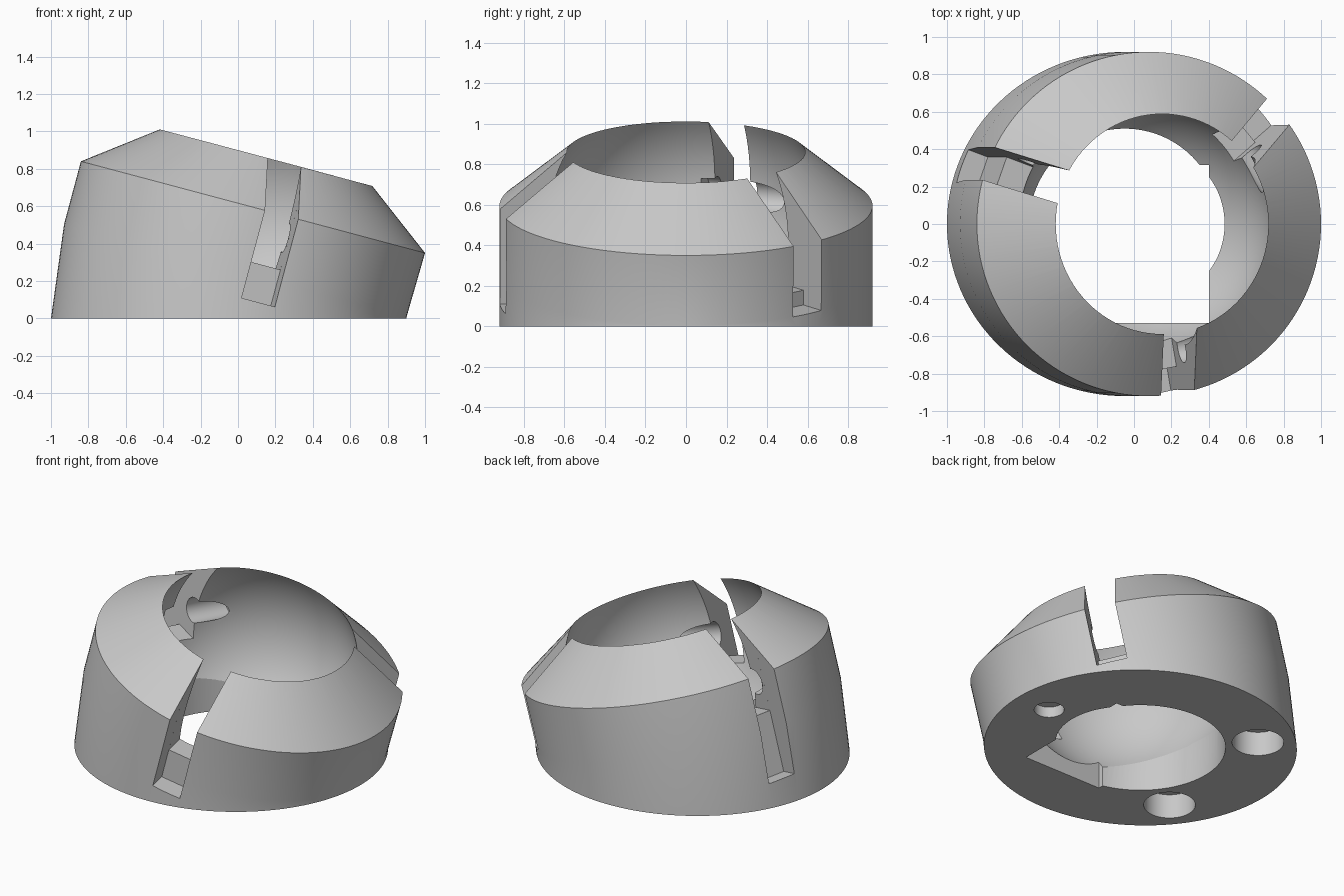
import bpy, bmesh, math
from mathutils import Matrix, Vector

if "Cube" in bpy.data.objects:
    bpy.data.objects.remove(bpy.data.objects["Cube"])

SEG = 128
TILT = math.radians(15)
# Frame of the leaning ring axis
LEAN = Matrix.Rotation(TILT, 4, 'Y') @ Matrix.Translation((-0.077, 0, 0))

grey = bpy.data.materials.new("light_grey")
grey.diffuse_color = (0.58, 0.58, 0.58, 1)
grey.use_nodes = True
grey.node_tree.nodes["Principled BSDF"].inputs["Base Color"].default_value = grey.diffuse_color


def make_object(name, bm):
    bmesh.ops.recalc_face_normals(bm, faces=bm.faces)
    mesh = bpy.data.meshes.new(name)
    bm.to_mesh(mesh)
    bm.free()
    obj = bpy.data.objects.new(name, mesh)
    bpy.context.collection.objects.link(obj)
    mesh.materials.append(grey)
    return obj


def box(name, lo, hi, matrix=Matrix()):
    lo, hi = Vector(lo), Vector(hi)
    bm = bmesh.new()
    place = Matrix.Translation((lo + hi) / 2) @ Matrix.Diagonal((*(hi - lo), 1))
    bmesh.ops.create_cube(bm, size=1, matrix=matrix @ place)
    return make_object(name, bm)


def cylinder(name, radius, depth, matrix, segments=40):
    bm = bmesh.new()
    bmesh.ops.create_cone(bm, cap_ends=True, segments=segments, radius1=radius,
                          radius2=radius, depth=depth, matrix=matrix)
    return make_object(name, bm)


def sphere(name, radius, matrix):
    bm = bmesh.new()
    bmesh.ops.create_uvsphere(bm, u_segments=96, v_segments=48, radius=radius,
                              matrix=matrix)
    return make_object(name, bm)


# Solid body: centre x, centre z, x radius, y radius, drop of z along x
profile = [
    (-0.05, 0.0, 0.95, 0.92, 0.0),          # foot
    (-0.015, 0.254, 0.915, 0.92, 0.25),     # end of the leaning wall
    (0.08, 0.595, 0.92, 0.92, 0.245),       # shoulder
    (0.2095, 1.0815, 0.2725, 0.31, 0.073),  # cone end, removed by the hollow
]
bm = bmesh.new()
rings = []
for cx, cz, rx, ry, drop in profile:
    ring = []
    for i in range(SEG):
        a = 2 * math.pi * i / SEG
        ring.append(bm.verts.new((cx + rx * math.cos(a), ry * math.sin(a),
                                  cz - drop * math.cos(a))))
    rings.append(ring)
for ring, nxt in zip(rings, rings[1:]):
    for i in range(SEG):
        j = (i + 1) % SEG
        bm.faces.new((ring[i], ring[j], nxt[j], nxt[i]))
bm.faces.new(rings[0])
bm.faces.new(rings[-1])
body = make_object("ring_body", bm)

# Round hollow, straight foot bore and square recess at the foot
cutters = [
    sphere("hollow_cutter", 0.679, LEAN @ Matrix.Translation((0, 0, 0.53))),
    cylinder("bore_cutter", 0.51, 0.9, Matrix.Translation((-0.05, 0, 0)), 96),
    box("bore_corner_cutter", (-0.17, -0.53, -0.2), (0.4, 0.315, 0.36)),
]

# Three stepped slots: angle, floor height, cross hole span along the tangent
STEP, HOLE = 0.31, 0.48
for angle, floor, start, end in ((-80, 0.111, 0, 0.38), (40, 0.235, -0.38, 0),
                                 (160, -0.08, -0.38, 0.16)):
    m = LEAN @ Matrix.Rotation(math.radians(angle), 4, 'Z')
    cutters.append(box("slot_cutter", (0.35, -0.093, STEP),
                       (1.3, 0.093, 1.7), m))
    cutters.append(box("trough_cutter", (0.79, -0.0931, floor),
                       (1.31, 0.0931, 1.6), m))
    hole = (m @ Matrix.Translation((0.69, (start + end) / 2, HOLE))
            @ Matrix.Rotation(math.pi / 2, 4, 'X'))
    cutters.append(cylinder("cross_hole_cutter", 0.08, end - start, hole))

# Blind holes in the underside
for x, y, r, depth in ((-0.55, 0.50, 0.155, 0.16), (-0.626, -0.415, 0.155, 0.16),
                       (0.661, -0.004, 0.09, 0.07)):
    cutters.append(cylinder("foot_hole_cutter", r, 2 * depth,
                            Matrix.Translation((x, y, 0))))

for cutter in cutters:
    mod = body.modifiers.new("cut", 'BOOLEAN')
    mod.operation = 'DIFFERENCE'
    mod.solver = 'EXACT'
    mod.object = cutter

# Bake the cuts and clear the cutters away
graph = bpy.context.evaluated_depsgraph_get()
body_mesh = bpy.data.meshes.new_from_object(body.evaluated_get(graph))
body.modifiers.clear()
body.data = body_mesh
for cutter in cutters:
    bpy.data.objects.remove(cutter)
body_mesh.materials.clear()
body_mesh.materials.append(grey)
body_mesh.polygons.foreach_set("material_index", [0] * len(body_mesh.polygons))

bpy.ops.object.select_all(action='DESELECT')
body.select_set(True)
bpy.context.view_layer.objects.active = body
bpy.ops.object.shade_smooth_by_angle(angle=math.radians(25))
